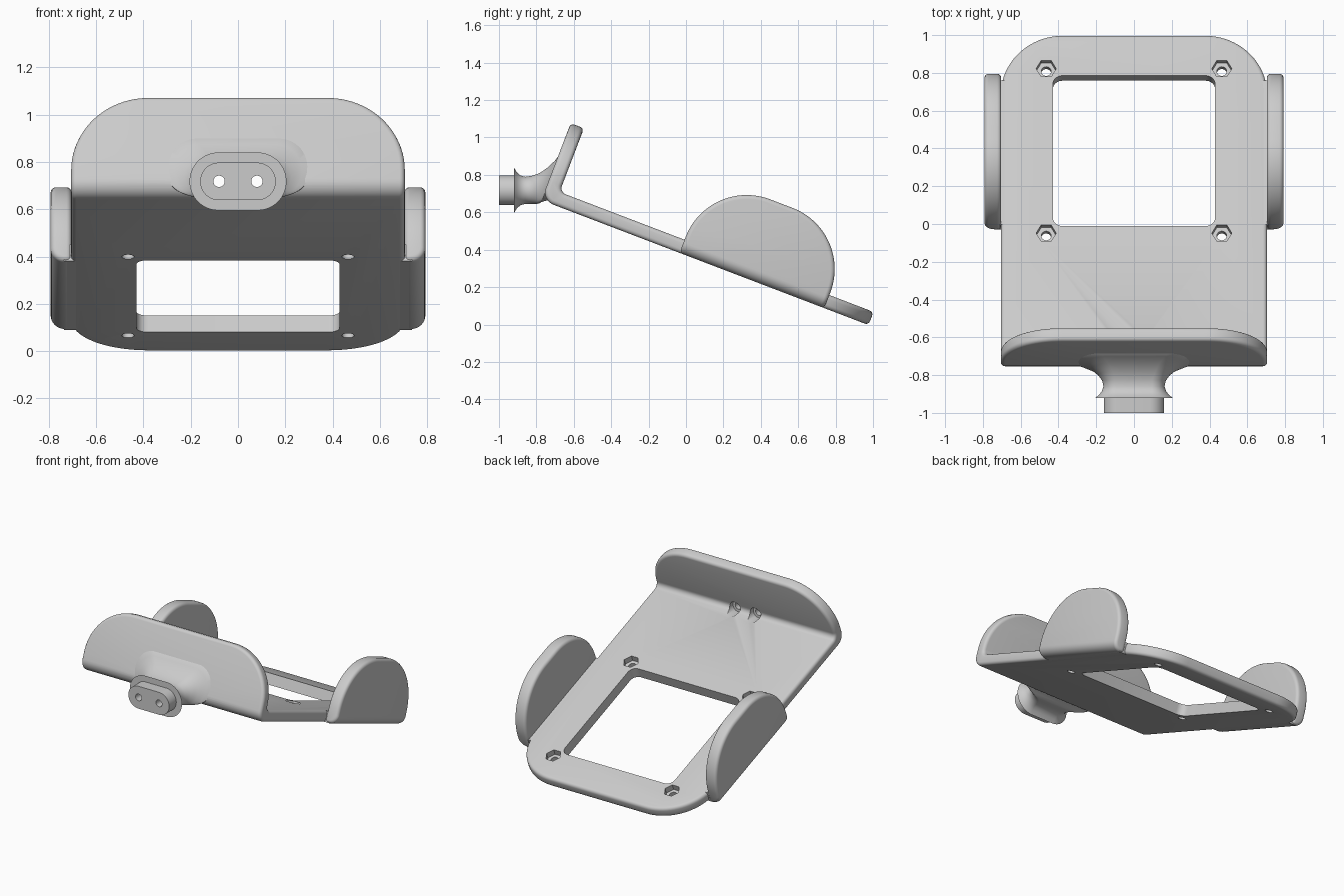
import bpy, bmesh
from math import sin, cos, pi, radians, copysign
from mathutils import Matrix

if "Cube" in bpy.data.objects:
    bpy.data.objects.remove(bpy.data.objects["Cube"])

grey = bpy.data.materials.new("light grey plastic")
grey.use_nodes = True
grey.diffuse_color = (0.6, 0.6, 0.6, 1)
grey.node_tree.nodes["Principled BSDF"].inputs["Base Color"].default_value = (0.6, 0.6, 0.6, 1)

# Tilted frame of the cradle: y runs down the plate, z is its normal
TILT = Matrix.Translation((0, 0, 0.37)) @ Matrix.Rotation(radians(-20.9), 4, 'X')
THICK, HALF, END, LIP_TOP = 0.075, 0.705, 1.045, 0.44


def finish(name, bm, matrix=Matrix()):
    bm.transform(matrix)
    bmesh.ops.recalc_face_normals(bm, faces=bm.faces)
    mesh = bpy.data.meshes.new(name)
    bm.to_mesh(mesh)
    bm.free()
    mesh.materials.append(grey)
    ob = bpy.data.objects.new(name, mesh)
    bpy.context.collection.objects.link(ob)
    return ob


def box(x0, x1, y0, y1, z0, z1):
    bm = bmesh.new()
    m = Matrix.Translation(((x0 + x1) / 2, (y0 + y1) / 2, (z0 + z1) / 2))
    m = m @ Matrix.Diagonal((x1 - x0, y1 - y0, z1 - z0, 1))
    bmesh.ops.create_cube(bm, size=1, matrix=m)
    return bm


def round_edges(bm, rule, radius, segments):
    edges = [e for e in bm.edges if rule(e)]
    bmesh.ops.bevel(bm, geom=edges, offset=radius, segments=segments, profile=0.5,
                    affect='EDGES', clamp_overlap=False)


def sharp(e):
    return e.calc_face_angle(0) > 0.7


def along(e, axis):
    d = (e.verts[0].co - e.verts[1].co).normalized()
    return abs(d[axis]) > 0.99


def every(e, test):
    return all(test(v.co) for v in e.verts)


def arc(cy, cz, r, a0, a1, n=8):
    angles = [radians(a0 + (a1 - a0) * i / n) for i in range(n + 1)]
    return [(cy + r * cos(a), cz + r * sin(a)) for a in angles]


def rod(name, radius, length, sides, matrix):
    bm = bmesh.new()
    bmesh.ops.create_cone(bm, cap_ends=True, segments=sides, radius1=radius,
                          radius2=radius, depth=length)
    ob = finish(name, bm, matrix)
    ob.hide_render = True
    return ob


def cut(ob, cutters):
    bpy.context.view_layer.objects.active = ob
    for c in cutters:
        mod = ob.modifiers.new("cut", 'BOOLEAN')
        mod.operation, mod.solver, mod.object = 'DIFFERENCE', 'EXACT', c
        bpy.ops.object.modifier_apply(modifier=mod.name)


def loft(name, rings, n=48):
    # Stadium-shaped rings: (y, lean, half width, top, bottom)
    bm = bmesh.new()
    loops = []
    for y, lean, hw, top, bottom in rings:
        h, mid = (top - bottom) / 2, (top + bottom) / 2
        loop = []
        for i in range(n):
            a = 2 * pi * (i + 0.5) / n
            z = mid + h * sin(a)
            x = copysign(hw - h, cos(a)) + h * cos(a)
            loop.append(bm.verts.new((x, y + lean * (z - 0.72), z)))
        loops.append(loop)
    for a, b in zip(loops, loops[1:]):
        for i in range(n):
            j = (i + 1) % n
            bm.faces.new((a[i], a[j], b[j], b[i]))
    bm.faces.new(loops[0])
    bm.faces.new(loops[-1])
    return finish(name, bm)


# Base plate with upturned front lip, extruded from its side profile
profile = [(END, 0), (END, THICK)]
profile += arc(-0.717, THICK + 0.035, 0.035, 270, 180)
profile += [(-0.752, LIP_TOP), (-0.828, LIP_TOP)]
profile += arc(-0.758, 0.07, 0.07, 180, 270)
bm = bmesh.new()
face = bm.faces.new([bm.verts.new((-HALF, y, z)) for y, z in profile])
side = bmesh.ops.extrude_face_region(bm, geom=[face])["geom"]
bmesh.ops.translate(bm, vec=(2 * HALF, 0, 0),
                    verts=[v for v in side if isinstance(v, bmesh.types.BMVert)])
bmesh.ops.recalc_face_normals(bm, faces=bm.faces)
round_edges(bm, lambda e: along(e, 1) and every(e, lambda c: c.z > LIP_TOP - 0.01), 0.325, 20)
round_edges(bm, lambda e: along(e, 2) and every(e, lambda c: c.y > END - 0.01), 0.33, 20)
round_edges(bm, sharp, 0.022, 4)
plate = finish("base_plate_and_lip", bm, TILT)

# Side walls, each with a foot joining it to the plate
walls = []
for label, s in (("left", 1), ("right", -1)):
    flip = TILT @ Matrix.Diagonal((s, 1, 1, 1))
    bm = box(HALF - 0.002, 0.792, -0.037, 0.792, 0, LIP_TOP)
    round_edges(bm, lambda e: along(e, 0) and every(e, lambda c: c.z > 0.4), 0.35, 24)
    round_edges(bm, lambda e: along(e, 1) and every(e, lambda c: c.z < 0.01 and c.x > 0.75), 0.06, 8)
    round_edges(bm, sharp, 0.022, 4)
    walls.append(finish(label + "_side_wall", bm, flip))
    foot = box(0.6, 0.735, -0.03, 0.785, 0.0005, THICK - 0.0005)
    walls.append(finish(label + "_wall_foot", foot, flip))

# Flared mounting neck and its plug
neck = loft("mounting_neck", [
    (-0.92, 0, 0.205, 0.84, 0.595), (-0.905, 0, 0.185, 0.815, 0.62),
    (-0.885, 0, 0.17, 0.797, 0.638), (-0.86, 0, 0.162, 0.79, 0.645),
    (-0.83, 0.08, 0.168, 0.795, 0.645), (-0.80, 0.2, 0.19, 0.81, 0.645),
    (-0.775, 0.3, 0.225, 0.84, 0.645), (-0.758, 0.36, 0.27, 0.875, 0.647),
    (-0.748, 0.38, 0.31, 0.91, 0.655), (-0.715, 0.38, 0.33, 0.925, 0.665)])
plug = loft("mounting_plug", [(-1, 0, 0.16, 0.797, 0.638), (-0.9, 0, 0.16, 0.797, 0.638)])

# Window in the plate
bm = box(-0.43, 0.43, -0.04, 0.812, -0.1, 0.2)
round_edges(bm, lambda e: along(e, 2), 0.05, 8)
window = finish("window_cutter", bm, TILT)
window.hide_render = True
plate_cutters = [window]

# Screw holes with hexagonal nut pockets
for x in (-0.465, 0.465):
    for y in (-0.08, 0.852):
        at = TILT @ Matrix.Translation((x, y, 0.08))
        plate_cutters.append(rod("screw_cutter", 0.026, 0.4, 24, at))
        turn = Matrix.Rotation(radians(30), 4, 'Z')
        plate_cutters.append(rod("nut_cutter", 0.053, 0.09, 6, at @ turn))

# Bores through the neck, with wider screw head pockets behind the lip
bores, pockets = [], []
for x in (-0.08, 0.08):
    lie = Matrix.Rotation(radians(90), 4, 'X')
    bores.append(rod("bore_cutter", 0.024, 0.8, 24, Matrix.Translation((x, -0.8, 0.718)) @ lie))
    pockets.append(rod("pocket_cutter", 0.042, 0.3, 24, Matrix.Translation((x, -0.55, 0.718)) @ lie))

cut(plate, plate_cutters + bores + pockets)
cut(neck, bores)
cut(plug, bores)
for helper in plate_cutters + bores + pockets:
    bpy.data.objects.remove(helper)

# Smooth shading with crisp edges
for ob in [plate, neck, plug] + walls:
    bpy.ops.object.select_all(action='DESELECT')
    ob.select_set(True)
    bpy.context.view_layer.objects.active = ob
    bpy.ops.object.shade_smooth_by_angle(angle=radians(32))
